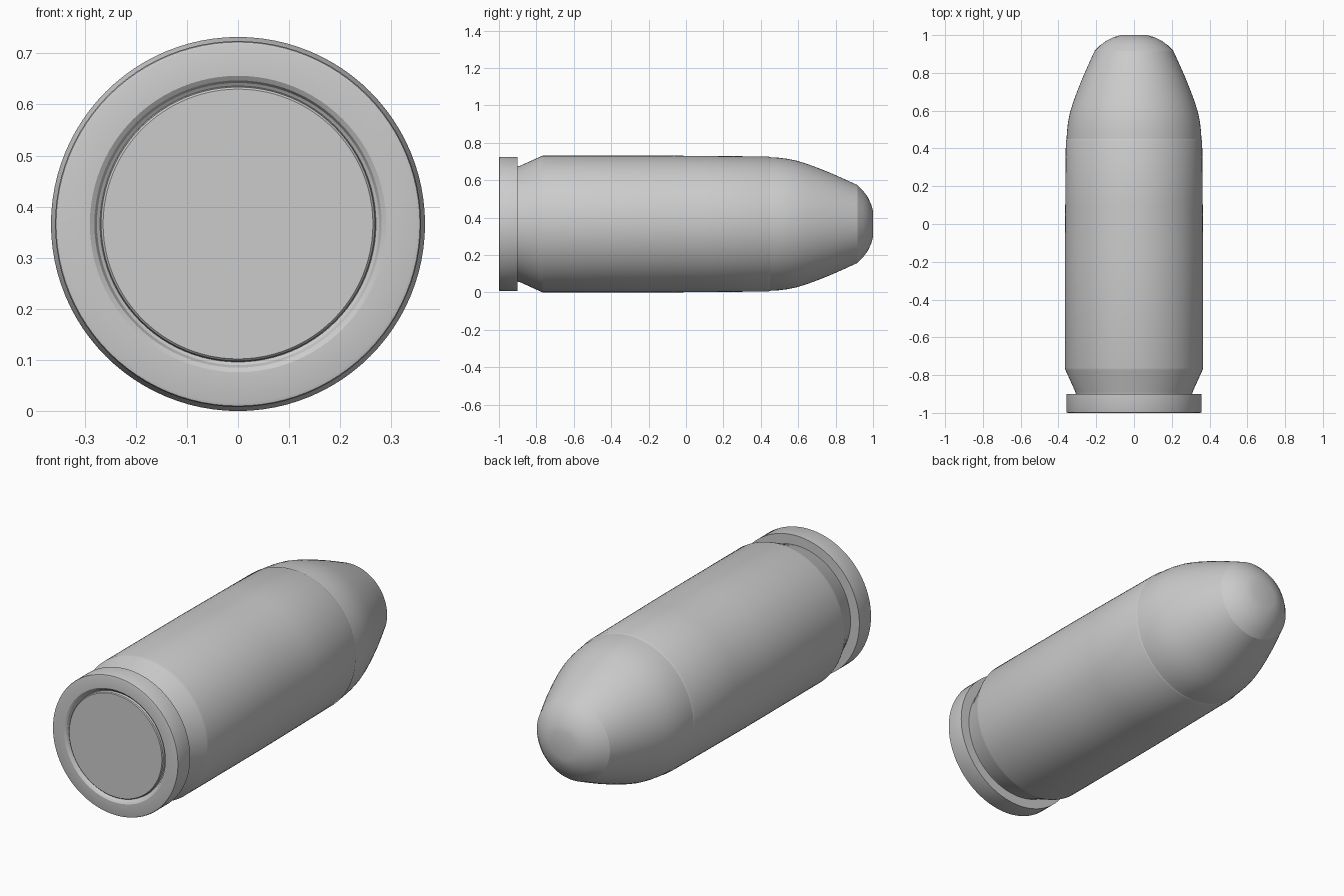
import bpy, bmesh, math
from mathutils import Vector

if "Cube" in bpy.data.objects:
    bpy.data.objects.remove(bpy.data.objects["Cube"])

R = 0.366      # largest radius, also the axis height
SEGS = 96


def lathe(name, profile, angle=25):
    """Revolve (radius, y) points about the long axis."""
    bm = bmesh.new()
    verts = [bm.verts.new((r, y, R)) for r, y in profile]
    edges = [bm.edges.new(p) for p in zip(verts, verts[1:])]
    bmesh.ops.spin(bm, geom=verts + edges, cent=Vector((0, 0, R)), axis=(0, 1, 0),
                   angle=math.tau, steps=SEGS, use_duplicate=False)
    bmesh.ops.remove_doubles(bm, verts=bm.verts[:], dist=1e-5)
    bmesh.ops.recalc_face_normals(bm, faces=bm.faces[:])
    mesh = bpy.data.meshes.new(name)
    bm.to_mesh(mesh)
    bm.free()
    obj = bpy.data.objects.new(name, mesh)
    bpy.context.collection.objects.link(obj)
    bpy.context.view_layer.objects.active = obj
    obj.select_set(True)
    bpy.ops.object.shade_smooth_by_angle(angle=math.radians(angle))
    obj.select_set(False)
    return obj


# Casing: grooved base, rim, extraction groove, tapered shoulder, straight wall
lathe("casing", [
    (0.270, -0.980), (0.276, -0.984), (0.281, -0.994), (0.290, -1.000),
    (0.350, -1.000), (0.356, -0.998), (0.358, -0.993),
    (0.358, -0.900), (0.308, -0.900), (0.312, -0.885),
    (0.363, -0.773), (0.366, -0.762), (0.366, -0.150), (0.364, 0.100),
    (0.361, 0.440), (0.357, 0.450)])

# Primer: flat disc in the base
lathe("primer", [(0, -0.997), (0.264, -0.997), (0.268, -0.993), (0.270, -0.980)])

# Bullet: ogive nose with a small flat tip
lathe("bullet", [
    (0.357, 0.450), (0.355, 0.490), (0.349, 0.540), (0.339, 0.590),
    (0.322, 0.645), (0.300, 0.705), (0.272, 0.775), (0.241, 0.845),
    (0.208, 0.917), (0.178, 0.947), (0.145, 0.971), (0.108, 0.989),
    (0.070, 1.000), (0, 1.000)], angle=20)
